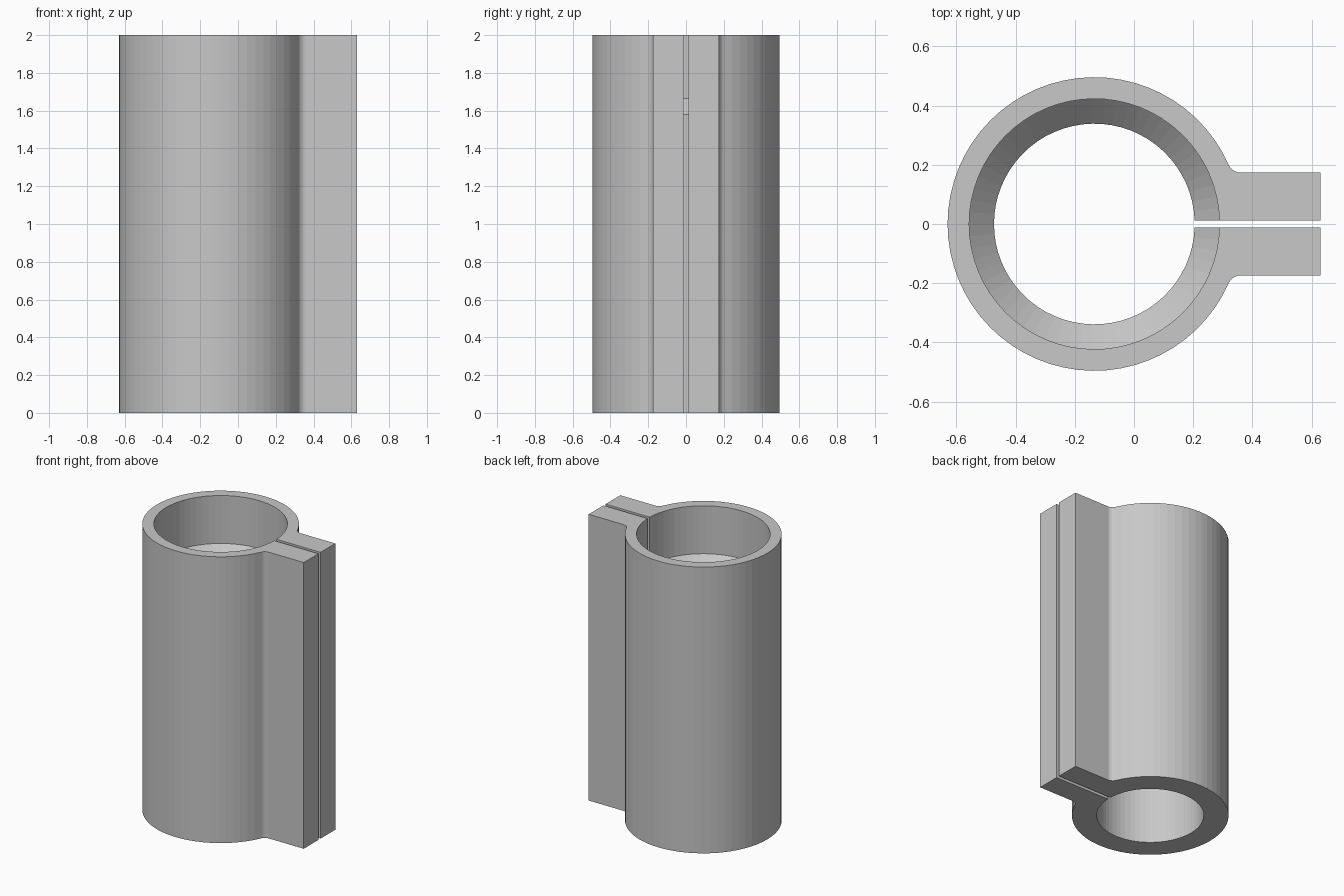
import bpy, bmesh, math

if "Cube" in bpy.data.objects:
    bpy.data.objects.remove(bpy.data.objects["Cube"])

CX, R = -0.134, 0.496             # ring centre x, outer radius
BORE, WIDE = 0.339, 0.423         # lower bore radius, upper counterbore radius
X_END, LUG, SLOT = 0.63, 0.174, 0.012   # lug end x, lug half width, slot half width
FILLET = 0.045
SEG, FSEG = 32, 6


def arc(cx, cy, r, a0, a1, n):
    return [(cx + r * math.cos(a0 + (a1 - a0) * i / n),
             cy + r * math.sin(a0 + (a1 - a0) * i / n)) for i in range(n + 1)]


def mirrored(half):
    """Append the half profile reflected in y, reversed."""
    return half + [(x, -y) for x, y in reversed(half)]


# Outer half: slot edge, lug, concave fillet, then ring to the far side
fy = LUG + FILLET
dx = math.sqrt((R + FILLET) ** 2 - fy ** 2)
touch = math.atan2(fy, dx)
half = [(X_END, SLOT), (X_END, LUG)]
half += arc(CX + dx, fy, FILLET, -math.pi / 2, touch - math.pi, FSEG)
half += arc(CX, 0, R, touch, math.pi, SEG - 4)[1:-1]
outer = mirrored(half[:])
mid = len(half)
outer.insert(mid, (CX - R, 0))


def inner(r):
    a = math.asin(SLOT / r)
    return arc(CX, 0, r, 2 * math.pi - a, a, 2 * SEG)


# Stack the C-shaped section: straight bore, chamfer step, counterbore
bm = bmesh.new()
rows = []
for z, r in ((0, BORE), (1.58, BORE), (1.665, WIDE), (2, WIDE)):
    rows.append([bm.verts.new((x, y, z)) for x, y in outer + inner(r)])
n, no = len(rows[0]), len(outer)
for i in range(n):
    j = (i + 1) % n
    if i < no - 1:                # outer wall runs full height
        bm.faces.new((rows[0][i], rows[0][j], rows[3][j], rows[3][i]))
    elif i == no - 1 or i == n - 1:   # slot walls, one face each
        a = [row[i] for row in rows] if i == n - 1 else [rows[0][i], rows[3][i]]
        b = [row[j] for row in rows] if i == no - 1 else [rows[0][j], rows[3][j]]
        bm.faces.new(b + a[::-1])
    else:                         # bore wall
        for lo, hi in zip(rows, rows[1:]):
            bm.faces.new((lo[i], lo[j], hi[j], hi[i]))
bm.faces.new(rows[3])
bm.faces.new(rows[0][::-1])
loose = [v for v in bm.verts if not v.link_faces]
bmesh.ops.delete(bm, geom=loose, context='VERTS')
bmesh.ops.recalc_face_normals(bm, faces=bm.faces)

mesh = bpy.data.meshes.new("split_clamp_sleeve")
bm.to_mesh(mesh)
bm.free()
grey = bpy.data.materials.new("light_grey")
grey.diffuse_color = (0.58, 0.58, 0.58, 1)
grey.use_nodes = True
grey.node_tree.nodes["Principled BSDF"].inputs["Base Color"].default_value = grey.diffuse_color
mesh.materials.append(grey)
sleeve = bpy.data.objects.new("split_clamp_sleeve", mesh)
bpy.context.collection.objects.link(sleeve)
